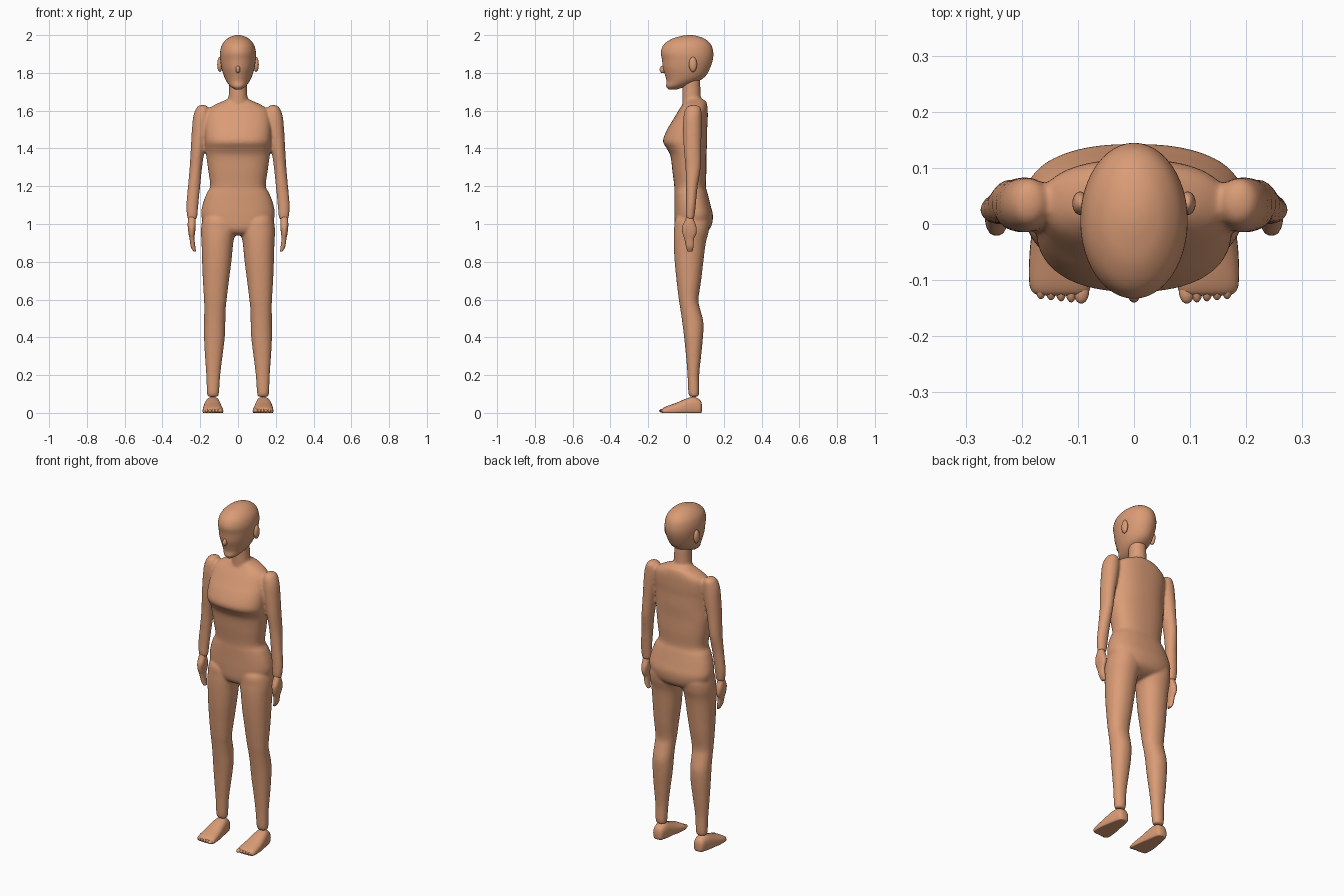
import bpy
import bmesh
from math import cos, sin, pi
from mathutils import Matrix

cube = bpy.data.objects.get("Cube")
if cube:
    bpy.data.objects.remove(cube, do_unlink=True)

skin = bpy.data.materials.new("skin")
skin.use_nodes = True
skin_colour = (0.70, 0.33, 0.18, 1)
skin.diffuse_color = skin_colour
skin.node_tree.nodes["Principled BSDF"].inputs["Base Color"].default_value = skin_colour


def spline(rows, steps):
    """Insert smooth in-between sections between the given sections."""
    result = []
    for i in range(len(rows) - 1):
        before, start = rows[max(i - 1, 0)], rows[i]
        end, after = rows[i + 1], rows[min(i + 2, len(rows) - 1)]
        for step in range(steps):
            t = step / steps
            result.append([
                b + (c - a) * t / 2 + (2 * a - 5 * b + 4 * c - d) * t * t / 2
                + (3 * b - a - 3 * c + d) * t ** 3 / 2
                for a, b, c, d in zip(before, start, end, after)])
    result.append(rows[-1])
    return result


def loft(bm, rows, side=1, power=2.0, along="z", sides=32, steps=4):
    """Skin rounded sections given as (position, low, high, low, high)."""
    rings = []
    for pos, x_low, x_high, low, high in spline(rows, steps):
        ring = []
        for k in range(sides):
            angle = 2 * pi * k / sides
            c, s = cos(angle), sin(angle)
            u = abs(c) ** (2 / power) * (1 if c > 0 else -1)
            v = abs(s) ** (2 / power) * (1 if s > 0 else -1)
            x = side * ((x_low + x_high) / 2 + u * (x_high - x_low) / 2)
            other = (low + high) / 2 + v * (high - low) / 2
            if along == "z":
                ring.append(bm.verts.new((x, other, pos)))
            else:
                ring.append(bm.verts.new((x, pos, max(other, 0))))
        rings.append(ring)
    for lower, upper in zip(rings, rings[1:]):
        for k in range(sides):
            n = (k + 1) % sides
            bm.faces.new((lower[k], lower[n], upper[n], upper[k]))
    bm.faces.new(rings[0])
    bm.faces.new(rings[-1])


def ball(bm, centre, radii):
    """Add an ellipsoid."""
    matrix = Matrix.Translation(centre) @ Matrix.Diagonal((*radii, 1))
    bmesh.ops.create_uvsphere(bm, u_segments=20, v_segments=12, radius=1, matrix=matrix)


def finish(bm, name):
    """Turn the mesh into a smooth, coloured object."""
    bmesh.ops.recalc_face_normals(bm, faces=bm.faces)
    mesh = bpy.data.meshes.new(name)
    for face in bm.faces:
        face.smooth = True
    bm.to_mesh(mesh)
    bm.free()
    mesh.materials.append(skin)
    obj = bpy.data.objects.new(name, mesh)
    bpy.context.collection.objects.link(obj)
    return obj


# Torso and neck sections: height, half width, front, back
torso = [
    (1.665, .05, 0, .08), (1.65, .08, -.01, .105), (1.63, .125, -.02, .112),
    (1.6, .162, -.04, .115), (1.55, .172, -.07, .115), (1.5, .175, -.1, .112),
    (1.44, .175, -.122, .112), (1.4, .172, -.102, .11), (1.36, .168, -.082, .108),
    (1.28, .157, -.072, .108), (1.2, .147, -.062, .105), (1.16, .167, -.062, .115),
    (1.1, .188, -.062, .13), (1.04, .194, -.062, .143), (.98, .165, -.058, .13),
    (.95, .09, -.04, .09), (.94, .04, -.01, .05)]
neck = [(1.77, .048, -.02, .075), (1.7, .048, -.02, .077), (1.62, .055, -.02, .08)]

# Limb sections: height, inner, outer, front, back
arm = [
    (1.63, .175, .2, .025, .055), (1.615, .155, .22, 0, .078),
    (1.57, .145, .237, -.013, .083), (1.5, .155, .244, -.015, .083),
    (1.4, .175, .25, -.012, .08), (1.3, .19, .256, -.003, .078),
    (1.2, .2, .265, 0, .062), (1.1, .21, .274, 0, .052),
    (1.04, .215, .27, 0, .045), (1.025, .22, .265, .005, .04)]
leg = [
    (1.08, .06, .15, 0, .06), (1.03, .02, .185, -.055, .12),
    (.97, .012, .196, -.063, .122), (.9, .025, .193, -.065, .105),
    (.8, .035, .19, -.06, .092), (.7, .048, .186, -.05, .08),
    (.6, .06, .18, -.038, .066), (.55, .065, .179, -.03, .075),
    (.48, .067, .18, -.02, .092), (.4, .07, .18, -.01, .09),
    (.3, .082, .175, 0, .08), (.2, .094, .168, .008, .07),
    (.11, .1, .165, .012, .07), (.085, .105, .16, .02, .065)]
hand = [
    (1.05, .232, .258, .008, .035), (1.02, .225, .265, -.005, .042),
    (.985, .224, .266, -.02, .055), (.95, .228, .262, -.018, .055),
    (.92, .23, .256, -.008, .042), (.88, .226, .25, 0, .04),
    (.855, .222, .236, .008, .033)]

# Foot sections: depth, inner, outer, underside, top
foot = [
    (.084, .12, .148, .01, .045), (.075, .104, .163, -.01, .068),
    (.04, .096, .172, -.02, .085), (0, .09, .18, -.02, .075),
    (-.05, .083, .186, -.02, .054), (-.1, .078, .187, -.015, .036),
    (-.12, .08, .182, -.01, .026), (-.127, .09, .17, 0, .018)]

# Head sections: height, half width, front, back
head = [
    (1.712, .015, -.092, -.05), (1.728, .04, -.105, 0), (1.755, .061, -.103, .065),
    (1.785, .075, -.11, .105), (1.825, .087, -.122, .127), (1.87, .094, -.127, .142),
    (1.91, .095, -.133, .144), (1.95, .084, -.117, .132), (1.98, .058, -.075, .1),
    (1.995, .03, -.025, .06), (2, .008, .005, .03)]


def centred(rows):
    return [(z, -half, half, front, back) for z, half, front, back in rows]


# Body: overlapping volumes fused into one soft skin
bm = bmesh.new()
loft(bm, centred(torso), power=2.35, sides=48)
loft(bm, centred(neck))
for side in (1, -1):
    loft(bm, arm, side)
    loft(bm, leg, side, power=2.15)
body = finish(bm, "body")
remesh = body.modifiers.new("fuse", "REMESH")
remesh.mode = "VOXEL"
remesh.voxel_size = .007
remesh.use_smooth_shade = True
soften = body.modifiers.new("soften", "SMOOTH")
soften.factor = .5
soften.iterations = 6

# Head with a small nose
bm = bmesh.new()
loft(bm, centred(head), sides=48)
ball(bm, (0, -.122, 1.818), (.012, .018, .02))
finish(bm, "head")

for side, label in ((1, "left"), (-1, "right")):
    # Ear
    bm = bmesh.new()
    ball(bm, (side * .096, .037, 1.845), (.014, .021, .04))
    finish(bm, label + "_ear")

    # Hand
    bm = bmesh.new()
    loft(bm, hand, side, power=2.4)
    finish(bm, label + "_hand")

    # Foot with five toes, the inner one largest
    bm = bmesh.new()
    loft(bm, foot, side, power=2.5, along="y")
    for toe in range(5):
        size = .014 if toe == 0 else .01
        ball(bm, (side * (.094 + toe * .018), -.12 + toe * .002, .011),
             (size, .022, .011))
    finish(bm, label + "_foot")
